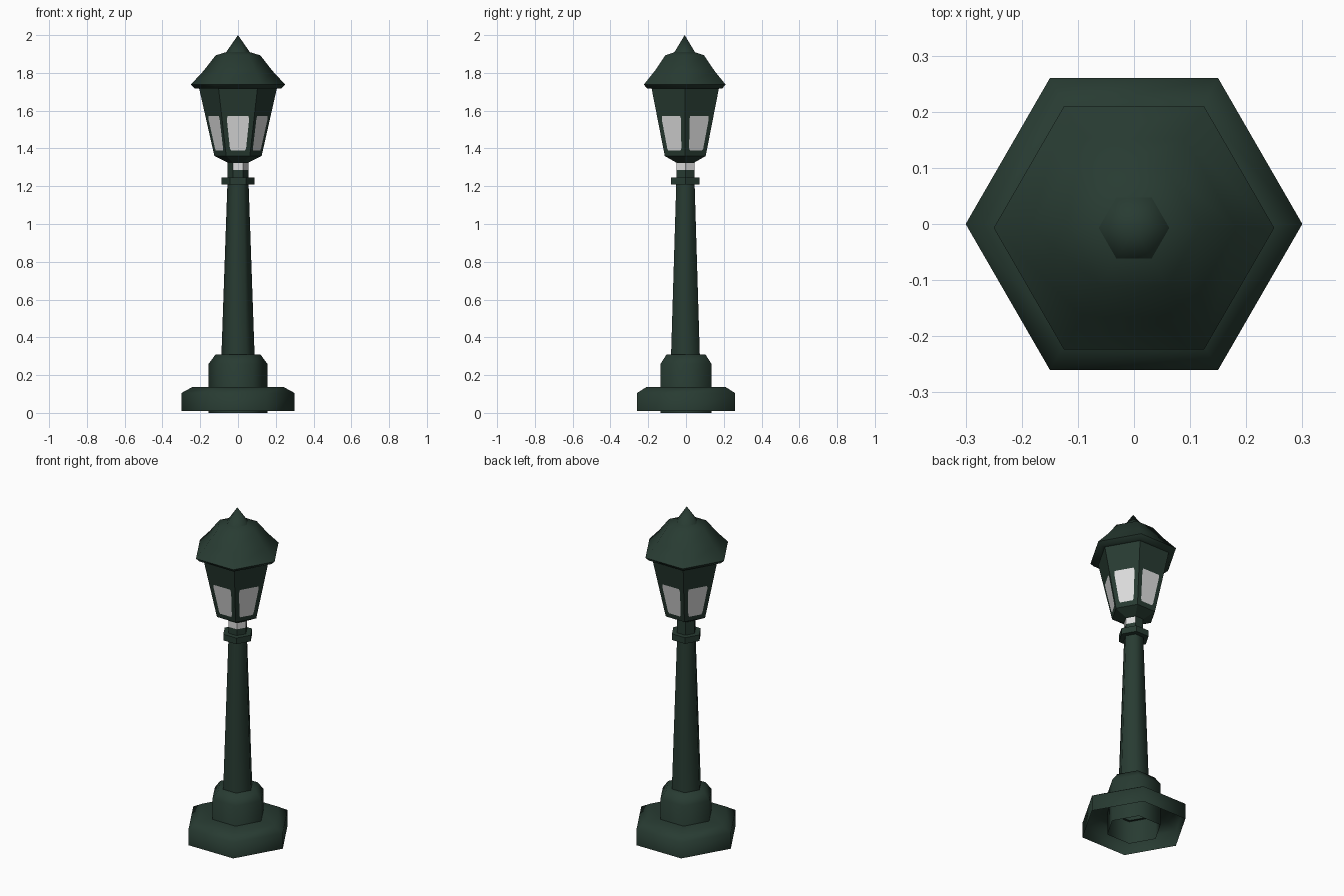
import bpy, bmesh, math
from mathutils import Vector

if "Cube" in bpy.data.objects:
    bpy.data.objects.remove(bpy.data.objects["Cube"])


def material(name, rgb):
    m = bpy.data.materials.new(name)
    m.diffuse_color = (*rgb, 1.0)
    m.use_nodes = True
    m.node_tree.nodes["Principled BSDF"].inputs["Base Color"].default_value = m.diffuse_color
    return m


GREEN = material("dark_green_paint", (0.021, 0.044, 0.032))
GLASS = material("pale_glass", (0.73, 0.73, 0.73))


def hex_point(i, r, z, y0=0.0):
    a = math.radians(60 * i)
    return Vector((r * math.cos(a), y0 + r * math.sin(a), z))


def finish(bm, name, smooth=None):
    mesh = bpy.data.meshes.new(name)
    bm.to_mesh(mesh)
    bm.free()
    mesh.materials.append(GREEN)
    mesh.materials.append(GLASS)
    ob = bpy.data.objects.new(name, mesh)
    bpy.context.collection.objects.link(ob)
    if smooth:
        bpy.ops.object.select_all(action='DESELECT')
        bpy.context.view_layer.objects.active = ob
        ob.select_set(True)
        bpy.ops.object.shade_smooth_by_angle(angle=math.radians(smooth))
    return ob


def hex_lathe(name, profile, y0=0.0, smooth=None, paint=None):
    """Six-sided solid from (radius, z) points, bottom to top; radius 0 is a tip."""
    bm = bmesh.new()
    rings = []
    for r, z in profile:
        if r == 0:
            rings.append([bm.verts.new((0, y0, z))] * 6)
        else:
            rings.append([bm.verts.new(hex_point(i, r, z, y0)) for i in range(6)])
    for lo, hi in zip(rings, rings[1:]):
        for i in range(6):
            j = (i + 1) % 6
            loop = list(dict.fromkeys((lo[i], lo[j], hi[j], hi[i])))
            bm.faces.new(loop)
    bm.normal_update()
    if paint:
        for f in bm.faces:
            f.material_index = int(paint(f))
    return finish(bm, name, smooth)


# Foot: hollow hexagonal slab, open underneath
hex_lathe("base_slab", [(0.30, 0.01), (0.30, 0.105), (0.24, 0.138), (0.14, 0.138)], smooth=62)

# Pedestal standing through the slab
hex_lathe("pedestal", [(0.155, 0), (0.155, 0.26), (0.12, 0.308), (0.07, 0.308)], smooth=62)

# Tapered post and collar
hex_lathe("post", [(0.088, 0.30), (0.056, 1.215)], y0=-0.003, smooth=62)
hex_lathe("collar", [(0.05, 1.21), (0.087, 1.21), (0.087, 1.247), (0.05, 1.247)], y0=-0.003)


# Neck with a pale band on its front and right sides
def neck_band(f):
    return (1.29 < f.calc_center_median().z < 1.32
            and f.normal.dot(Vector((0.866, -0.5, 0))) > 0.4)


hex_lathe("neck", [(0.055, 1.24), (0.055, 1.285), (0.055, 1.322), (0.055, 1.335)],
          y0=-0.003, paint=neck_band)

# Lantern underside
hex_lathe("lantern_bottom", [(0, 1.325), (0.055, 1.325), (0.125, 1.36)], y0=-0.004)

# Lantern walls: each side is cut into rows and columns, the middle cell being a window
bm = bmesh.new()
rows = [(1.36, 0.56), (1.388, 0.56), (1.40, 0.64), (1.555, 0.70), (1.572, 0.64), (1.72, 0.64)]
rings = []
for z, w in rows:
    r = 0.125 + 0.08 * (z - 1.36) / 0.355
    ring = []
    for i in range(6):
        a, b = hex_point(i, r, z, -0.004), hex_point(i + 1, r, z, -0.004)
        for t in (0, 0.5 - w / 2, 0.5 + w / 2):
            ring.append(bm.verts.new(a.lerp(b, t)))
    rings.append(ring)
for k, (lo, hi) in enumerate(zip(rings, rings[1:])):
    for i in range(18):
        j = (i + 1) % 18
        f = bm.faces.new((lo[i], lo[j], hi[j], hi[i]))
        f.material_index = int(i % 3 == 1 and 1 <= k <= 3)
finish(bm, "lantern_walls")

# Roof with overhanging rim, and pointed finial
hex_lathe("roof", [(0.19, 1.718), (0.23, 1.718), (0.25, 1.738), (0.183, 1.81),
                   (0.118, 1.893), (0.055, 1.912)], y0=-0.007, smooth=62)
hex_lathe("finial", [(0.064, 1.908), (0, 2.0)], y0=-0.007, smooth=62)
